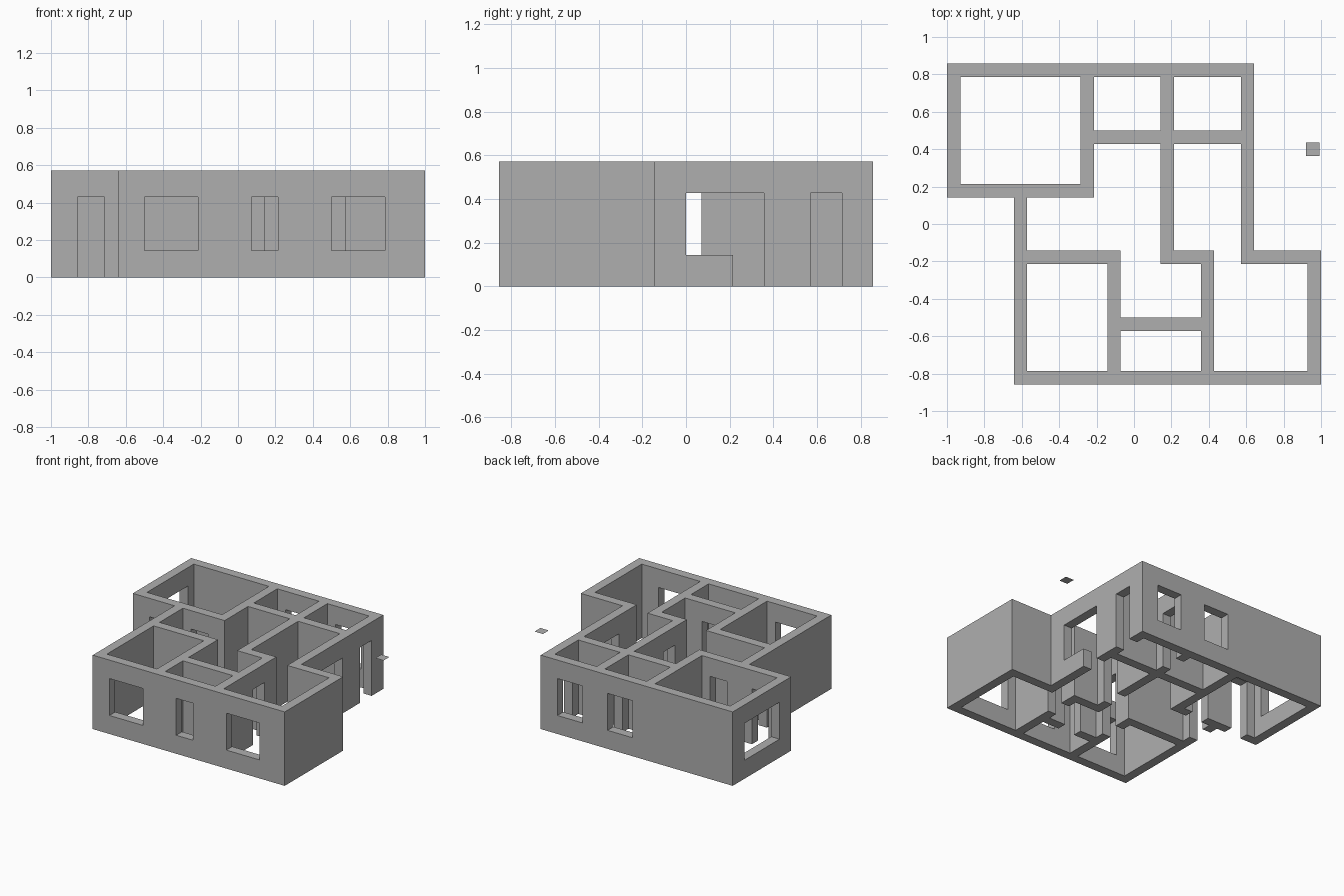
import bpy, bmesh

cube = bpy.data.objects.get("Cube")
if cube:
    bpy.data.objects.remove(cube, do_unlink=True)

U = 1 / 14                 # one wall thickness
SILL, HEAD, TOP = 2, 6, 8  # heights in wall thicknesses

# One plain plaster colour
plaster = bpy.data.materials.new("grey plaster")
plaster.use_nodes = True
plaster.diffuse_color = (0.43, 0.43, 0.43, 1)
plaster.node_tree.nodes["Principled BSDF"].inputs["Base Color"].default_value = plaster.diffuse_color

walls, openings = [], []


def along_x(y, x0, x1, doors=(), windows=()):
    """Wall running left to right, with (start, end) openings."""
    walls.append((x0, x1, y, y + 1))
    for spans, sill in ((doors, 0), (windows, SILL)):
        openings.extend((a, b, y, y + 1, sill) for a, b in spans)


def along_y(x, y0, y1, doors=(), windows=()):
    """Wall running front to back, with (start, end) openings."""
    walls.append((x, x + 1, y0, y1))
    for spans, sill in ((doors, 0), (windows, SILL)):
        openings.extend((x, x + 1, a, b, sill) for a, b in spans)


# Back block
along_x(11, -14, 9, windows=[(-2, 1), (4, 7)])
along_y(-14, 2, 12, windows=[(4, 10)])
along_x(2, -14, -3, doors=[(-12, -10), (-7, -5)])
along_y(-4, 2, 12)
along_x(6, -4, 9)
along_y(2, -3, 12, doors=[(-1, 1), (8, 10)])
along_y(8, -3, 12, doors=[(3, 5), (8, 10)], windows=[(0, 3)])
# Front block
along_x(-12, -9, 14, windows=[(-7, -3), (1, 3), (7, 11)])
along_y(-9, -12, 3, doors=[(-1, 1)])
along_y(13, -12, -2)
along_x(-3, -9, -1)
along_x(-3, 2, 6)
along_x(-3, 8, 14)
along_y(-2, -12, -2, doors=[(-6, -4)])
along_y(5, -12, -2, doors=[(-6, -4)])
along_x(-8, -2, 6, doors=[(1, 3)])

# Construction lines through every wall face and opening edge
rects = walls + [o[:4] for o in openings]
xs = sorted({v for r in rects for v in r[:2]})
ys = sorted({v for r in rects for v in r[2:]})
zs = [0, SILL, HEAD, TOP]
lines = (xs, ys, zs)


def inside(r, x, y):
    return r[0] < x < r[1] and r[2] < y < r[3]


def solid(cell):
    if any(c < 0 or c >= len(l) - 1 for c, l in zip(cell, lines)):
        return False
    x, y, z = ((l[c] + l[c + 1]) / 2 for c, l in zip(cell, lines))
    if not any(inside(w, x, y) for w in walls):
        return False
    return not any(inside(o, x, y) and o[4] < z < HEAD for o in openings)


# Skin the solid cells so that all walls join as one clean shell
bm = bmesh.new()
verts = {}


def vert(key):
    if key not in verts:
        verts[key] = bm.verts.new([l[k] * U for k, l in zip(key, lines)])
    return verts[key]


cells = [(i, j, k) for i in range(len(xs)) for j in range(len(ys)) for k in range(len(zs))]
for cell in filter(solid, cells):
    for axis in range(3):
        b, c = (axis + 1) % 3, (axis + 2) % 3
        for side in (0, 1):
            neighbour = list(cell)
            neighbour[axis] += 2 * side - 1
            if solid(neighbour):
                continue
            loop = []
            for db, dc in ((0, 0), (1, 0), (1, 1), (0, 1)):
                key = list(cell)
                key[axis] += side
                key[b] += db
                key[c] += dc
                loop.append(vert(tuple(key)))
            bm.faces.new(loop if side else loop[::-1])

mesh = bpy.data.meshes.new("house_walls")
bm.to_mesh(mesh)
bm.free()
mesh.materials.append(plaster)
house = bpy.data.objects.new("house_walls", mesh)
bpy.context.collection.objects.link(house)

# Small loose flat plate beside the house
bpy.ops.mesh.primitive_plane_add(size=U, location=(0.955, 0.40, 0.5))
plate = bpy.context.object
plate.name = "floating_plate"
plate.data.materials.append(plaster)
